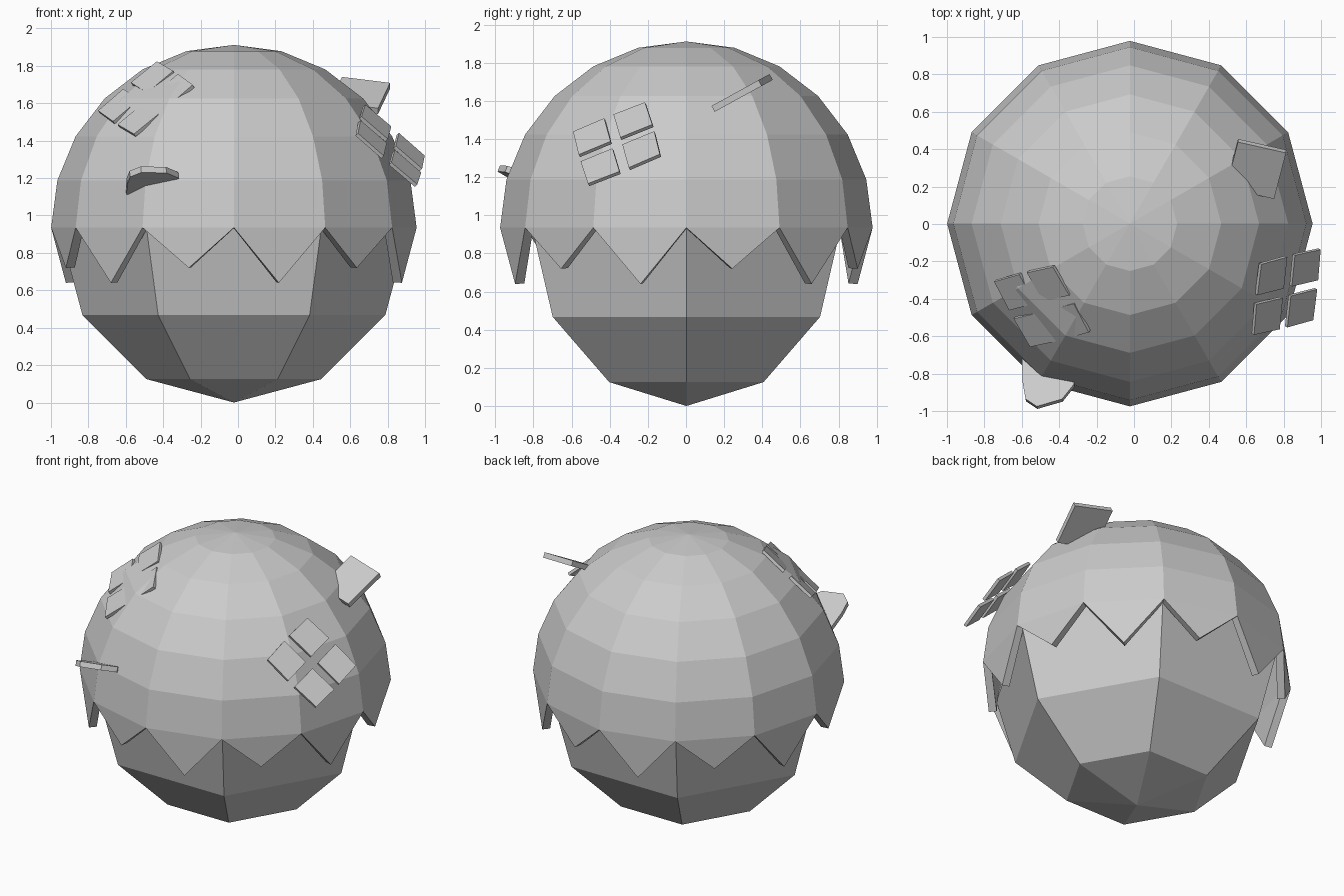
import bpy, bmesh
from math import sin, cos, pi, radians
from mathutils import Vector

if "Cube" in bpy.data.objects:
    bpy.data.objects.remove(bpy.data.objects["Cube"])

CENTRE = Vector((-0.022, 0.002, 0.935))


def finish(name, bm):
    bmesh.ops.recalc_face_normals(bm, faces=bm.faces)
    me = bpy.data.meshes.new(name)
    bm.to_mesh(me)
    bm.free()
    ob = bpy.data.objects.new(name, me)
    bpy.context.collection.objects.link(ob)
    return ob


def polar(r, a, z):
    return CENTRE + Vector((r * cos(a), r * sin(a), z))


def ball(bm, radius, segs, step, last):
    """Faceted ball from the top pole down to polar angle `last`; returns the last ring."""
    pole = bm.verts.new(polar(0, 0, radius))
    prev = None
    for deg in range(step, min(last, 180 - step) + 1, step):
        t = radians(deg)
        ring = [bm.verts.new(polar(radius * sin(t), 2 * pi * i / segs, radius * cos(t)))
                for i in range(segs)]
        for i in range(segs):
            j = (i + 1) % segs
            if prev:
                bm.faces.new((prev[i], ring[i], ring[j], prev[j]))
            else:
                bm.faces.new((pole, ring[i], ring[j]))
        prev = ring
    if last == 180:
        end = bm.verts.new(polar(0, 0, -radius))
        for i in range(segs):
            bm.faces.new((prev[i], end, prev[(i + 1) % segs]))
    return prev


def add_plate(bm, points, thickness):
    """Thin slab whose top face is the given outline (top = upward side)."""
    pts = [Vector(p) for p in points]
    n = (pts[1] - pts[0]).cross(pts[2] - pts[0]).normalized()
    if n.z < 0:
        n = -n
    top = [bm.verts.new(p) for p in pts]
    low = [bm.verts.new(p - n * thickness) for p in pts]
    bm.faces.new(top)
    bm.faces.new(low[::-1])
    for i in range(len(pts)):
        j = (i + 1) % len(pts)
        bm.faces.new((top[i], low[i], low[j], top[j]))


# Coarse inner ball
bm = bmesh.new()
ball(bm, 0.935, 6, 30, 180)
finish("inner_ball", bm)

# Outer leafy dome with a zigzag hem of alternating long and short points
bm = bmesh.new()
rim = ball(bm, 0.977, 12, 15, 90)
for i in range(12):
    drop = -0.215 if i % 2 == 0 else -0.295
    tip = bm.verts.new(polar(0.93, radians(30 * i + 15), drop))
    bm.faces.new((rim[i], tip, rim[(i + 1) % 12]))
dome = finish("leafy_dome", bm)
mod = dome.modifiers.new("thickness", 'SOLIDIFY')
mod.thickness = 0.05
mod.offset = -1


# Flowers of four kite-shaped petals
def flower(name, centre, u, v):
    c, u, v = Vector(centre), Vector(u).normalized(), Vector(v).normalized()
    bm = bmesh.new()
    for a, b in ((u, v), (v, -u), (-u, -v), (-v, u)):
        kite = ((0.04, 0), (0.17, 0.132), (0.295, 0), (0.17, -0.132))
        add_plate(bm, [c + a * s + b * t for s, t in kite], 0.02)
    finish(name, bm)


flower("flower_right", (0.82, -0.365, 1.38), (0.18, 0.23, -0.06), (-0.13, 0.14, 0.2))
flower("flower_left", (-0.495, -0.444, 1.63), (0.275, -0.147, 0.075), (0.063, 0.22, 0.2))


# Loose leaves sticking out of the dome
def leaf(name, outline, height):
    bm = bmesh.new()
    add_plate(bm, [(x, y, height(x, y)) for x, y in outline], 0.035)
    finish(name, bm)


leaf("leaf_back", [(0.556, 0.438), (0.813, 0.38), (0.749, 0.134), (0.492, 0.192)],
     lambda x, y: 1.5 + 0.55 * y)
leaf("leaf_front", [(-0.60, -0.72), (-0.595, -0.85), (-0.58, -0.935), (-0.52, -0.975),
                    (-0.385, -0.936), (-0.32, -0.855), (-0.35, -0.7)],
     lambda x, y: 1.264 + 0.107 * (x + 0.52) - 0.431 * (y + 0.98))
